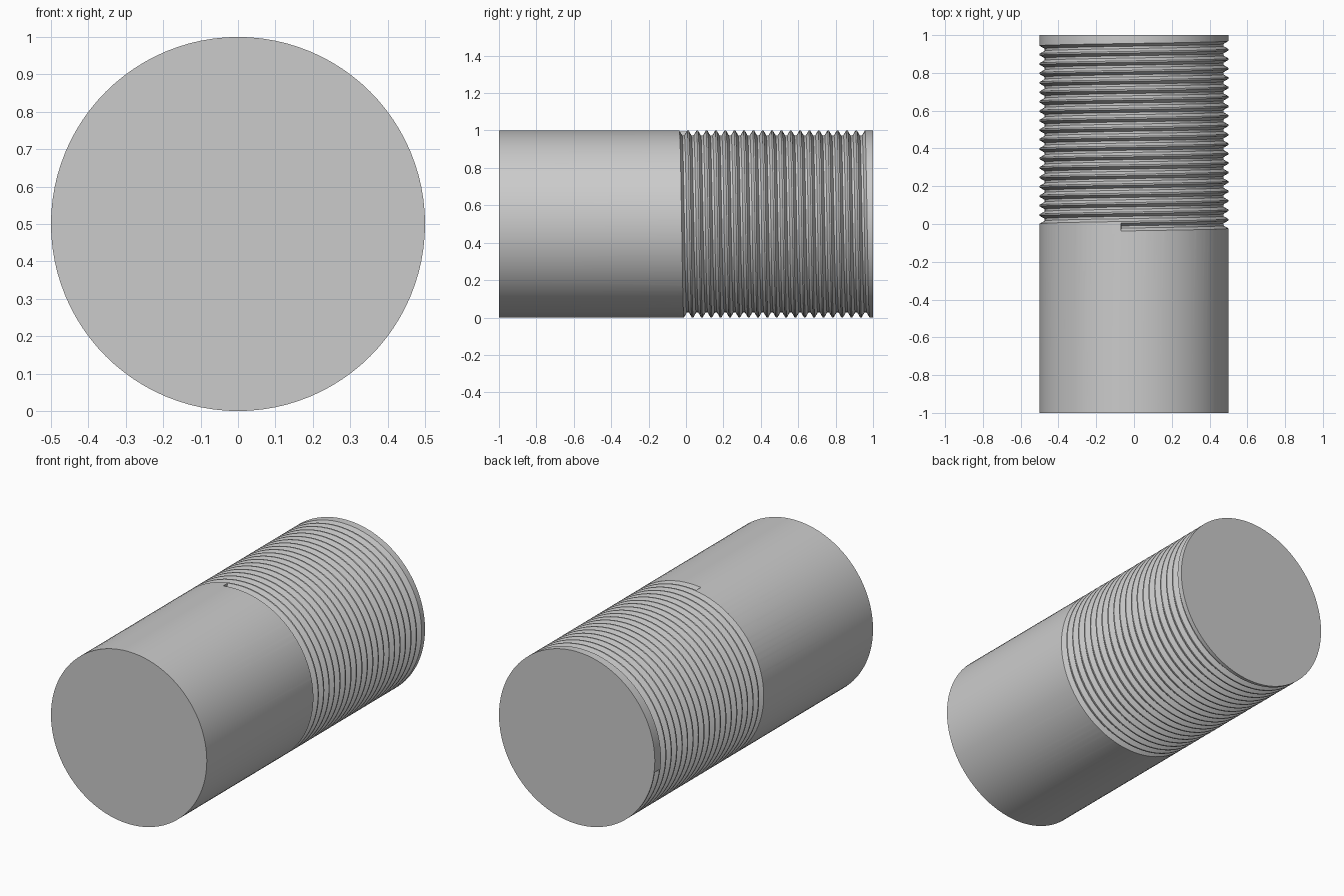
import bpy, bmesh, math

cube = bpy.data.objects.get("Cube")
if cube:
    bpy.data.objects.remove(cube, do_unlink=True)

RADIUS, LENGTH, SIDES = 0.5, 2.0, 96
PITCH, TURNS = 0.05, 19.75
START_ANGLE, START_Y = 0.14, -0.016   # angle runs clockwise from the left of top
DEPTH, HALF_OPEN, HALF_ROOT = 0.026, 0.021, 0.006

grey = bpy.data.materials.new("steel_grey")
grey.use_nodes = True
colour = (0.6, 0.6, 0.6, 1)
grey.diffuse_color = colour
grey.node_tree.nodes["Principled BSDF"].inputs["Base Color"].default_value = colour


def mesh_object(name, bm):
    bmesh.ops.recalc_face_normals(bm, faces=bm.faces)
    mesh = bpy.data.meshes.new(name)
    bm.to_mesh(mesh)
    bm.free()
    mesh.materials.append(grey)
    obj = bpy.data.objects.new(name, mesh)
    bpy.context.collection.objects.link(obj)
    return obj


# Solid round rod lying along y
bpy.ops.mesh.primitive_cylinder_add(vertices=SIDES, radius=RADIUS, depth=LENGTH,
                                    location=(0, 0, RADIUS), rotation=(math.pi / 2, 0, 0))
rod = bpy.context.object
rod.name = "threaded_rod"
rod.data.materials.append(grey)

# Helical groove cutter: a trapezoid section swept round the rod
section = [(-HALF_ROOT, RADIUS - DEPTH), (HALF_ROOT, RADIUS - DEPTH),
           (HALF_OPEN, RADIUS), (HALF_OPEN, RADIUS + 0.02),
           (-HALF_OPEN, RADIUS + 0.02), (-HALF_OPEN, RADIUS)]
bm = bmesh.new()
rings = []
steps = int(TURNS * SIDES)
for i in range(steps + 1):
    turn = TURNS * i / steps
    angle = turn * math.tau - START_ANGLE
    rings.append([bm.verts.new((r * math.sin(angle), START_Y + turn * PITCH + dy,
                                RADIUS + r * math.cos(angle))) for dy, r in section])
for a, b in zip(rings, rings[1:]):
    for j in range(len(section)):
        k = (j + 1) % len(section)
        bm.faces.new((a[j], a[k], b[k], b[j]))
bm.faces.new(rings[0])
bm.faces.new(rings[-1])
cutter = mesh_object("groove_cutter", bm)
cutter.hide_render = True

# Cut the thread and drop the cutter
cut = rod.modifiers.new("thread", "BOOLEAN")
cut.operation = "DIFFERENCE"
cut.solver = "EXACT"
cut.object = cutter
bpy.context.view_layer.objects.active = rod
bpy.ops.object.modifier_apply(modifier=cut.name)
bpy.data.objects.remove(cutter, do_unlink=True)

# Smooth round surface with crisp thread edges
bpy.ops.object.select_all(action="DESELECT")
rod.select_set(True)
bpy.ops.object.shade_smooth_by_angle(angle=math.radians(25))
